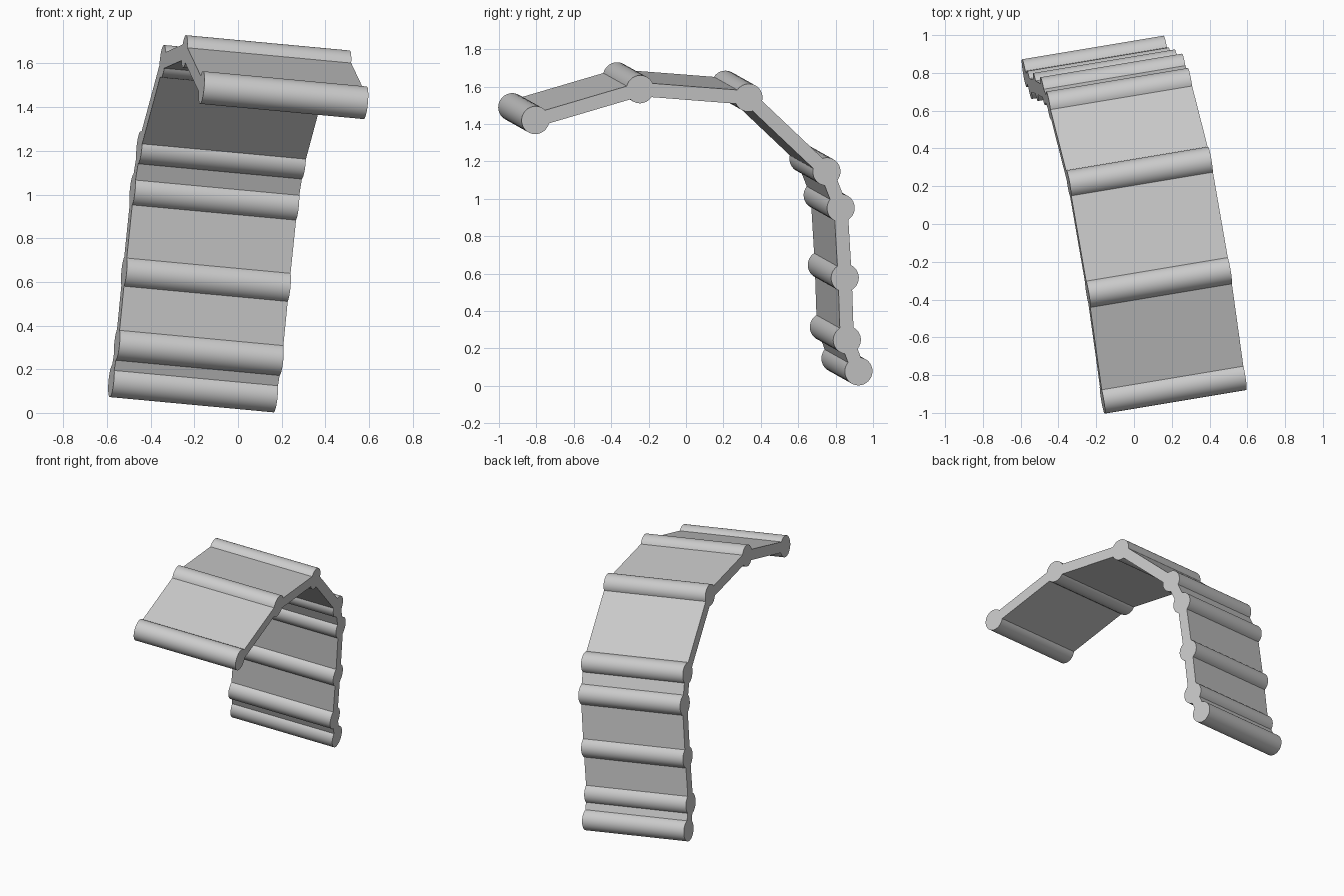
import bpy, bmesh, math
from mathutils import Vector

cube = bpy.data.objects.get("Cube")
if cube:
    bpy.data.objects.remove(cube, do_unlink=True)

RADIUS, HALF_THICK, STEP = 0.075, 0.037, math.radians(8)
AXIS = Vector((0.75, 0.125, -0.07))
END_PLANE = 0.237          # AXIS . point on the +x end face

# Roller centres (y, z) on the +x end face, from the foot to the front lip
JOINTS = [(0.923, 0.077), (0.861, 0.245), (0.85, 0.577), (0.828, 0.95),
          (0.752, 1.145), (0.335, 1.54), (-0.245, 1.585), (-0.805, 1.42)]

# Section frame perpendicular to the roller axis
normal = AXIS.normalized()
u = Vector((0, 1, 0))
u = (u - normal * u.dot(normal)).normalized()
v = normal.cross(u)


def end_point(y, z):
    x = (END_PLANE - AXIS.y * y - AXIS.z * z) / AXIS.x
    return Vector((x, y, z))


centres = [end_point(y, z) for y, z in JOINTS]


def heading(a, b):
    d = b - a
    return math.atan2(d.dot(v), d.dot(u))


# Walk up one side and back down the other, rounding every roller
count = len(centres)
walk = list(range(count)) + list(range(count - 2, 0, -1))
gap = math.asin(HALF_THICK / RADIUS)
outline = []
for k, i in enumerate(walk):
    c = centres[i]
    before = centres[walk[k - 1]]
    after = centres[walk[(k + 1) % len(walk)]]
    start = heading(c, before) + gap
    sweep = (heading(c, after) - gap - start) % math.tau
    steps = max(2, round(sweep / STEP))
    for s in range(steps + 1):
        t = start + sweep * s / steps
        outline.append(c + (u * math.cos(t) + v * math.sin(t)) * RADIUS)

# Extrude the section along the roller axis
bm = bmesh.new()
face = bm.faces.new([bm.verts.new(p) for p in outline])
result = bmesh.ops.extrude_face_region(bm, geom=[face], use_keep_orig=True)
moved = [g for g in result["geom"] if isinstance(g, bmesh.types.BMVert)]
bmesh.ops.translate(bm, verts=moved, vec=-AXIS)
bmesh.ops.recalc_face_normals(bm, faces=bm.faces[:])
caps = [f for f in bm.faces if len(f.verts) > 4]
bmesh.ops.triangulate(bm, faces=caps)
mesh = bpy.data.meshes.new("roller_panel_strip")
bm.to_mesh(mesh)
bm.free()
strip = bpy.data.objects.new("roller_panel_strip", mesh)
bpy.context.collection.objects.link(strip)

# Single grey finish
grey = bpy.data.materials.new("light_grey")
grey.use_nodes = True
colour = (0.6, 0.6, 0.6, 1)
grey.diffuse_color = colour
grey.node_tree.nodes["Principled BSDF"].inputs["Base Color"].default_value = colour
mesh.materials.append(grey)

bpy.ops.object.select_all(action="DESELECT")
strip.select_set(True)
bpy.context.view_layer.objects.active = strip
bpy.ops.object.shade_smooth_by_angle(angle=math.radians(30))
